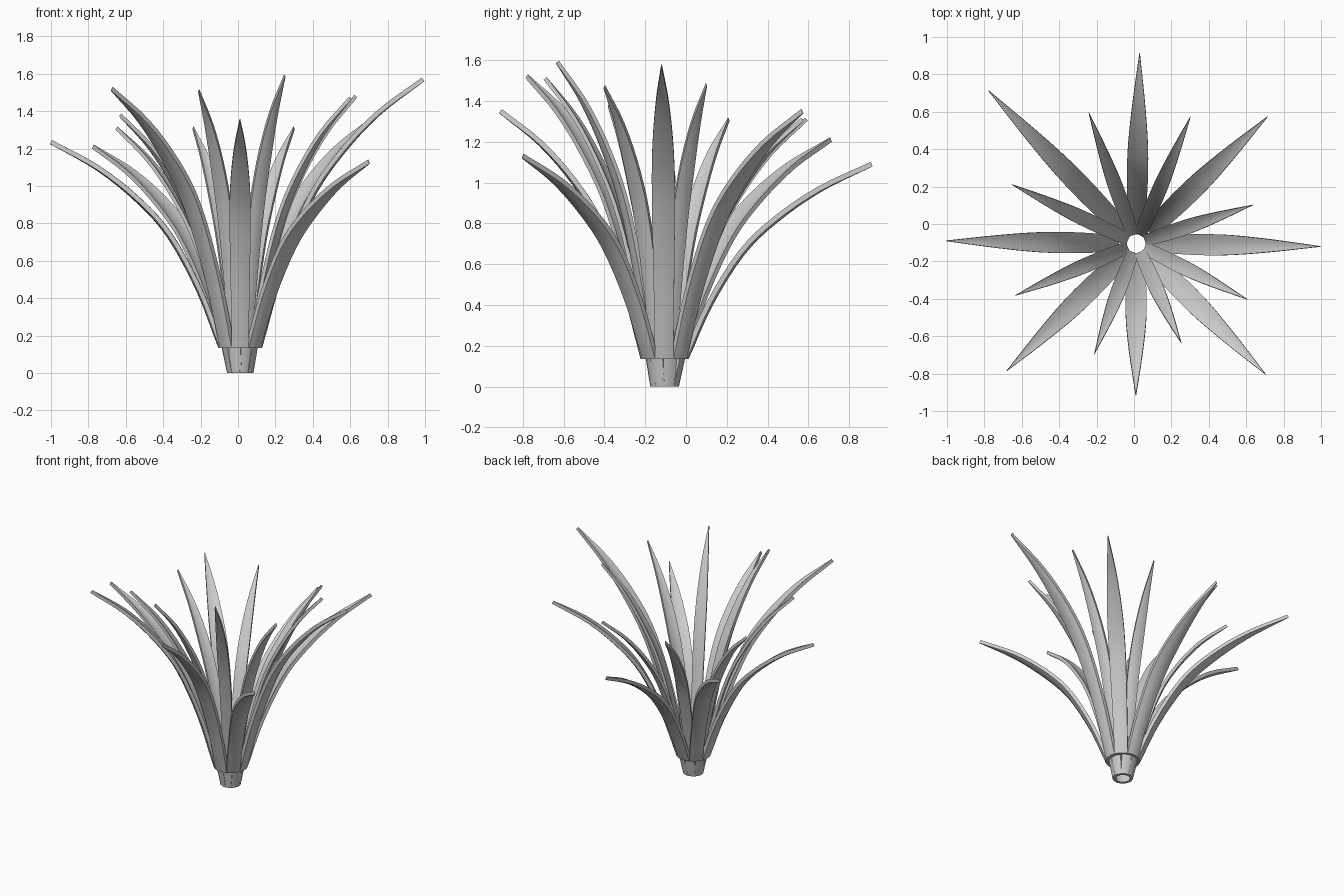
import bpy, bmesh, math
from mathutils import Vector

if "Cube" in bpy.data.objects:
    bpy.data.objects.remove(bpy.data.objects["Cube"])

CENTRE = Vector((0.012, -0.105, 0))
# Leaf side profile: (outward, upward, width) as fractions
PROFILE = [Vector(p) for p in [
    (0, 0, .80), (.13, .28, .90), (.30, .54, 1.0),
    (.48, .71, .93), (.72, .87, .58), (1, 1, .03)]]


def sample(steps=4):
    """Smooth (Catmull-Rom) samples through the profile."""
    n = len(PROFILE)
    pts = [2 * PROFILE[0] - PROFILE[1]] + PROFILE + [2 * PROFILE[-1] - PROFILE[-2]]
    out = []
    for i in range(1, n):
        a, b, c, d = pts[i - 1:i + 3]
        for k in range(steps):
            t = k / steps
            out.append(0.5 * (2 * b + (c - a) * t + (2 * a - 5 * b + 4 * c - d) * t * t
                              + (3 * b - a - 3 * c + d) * t ** 3))
    return out + [PROFILE[-1]]


def leaf(name, tip, r0, z0, width, thick):
    tip = Vector(tip)
    flat = Vector((tip.x, tip.y, 0)) - CENTRE
    length = flat.length
    out = flat.normalized()
    side = Vector((-out.y, out.x, 0))
    up = Vector((0, 0, 1))
    path = [(r0 + (length - r0) * p.x, z0 + (tip.z - z0) * p.y, p.z * width)
            for p in sample()]
    bm = bmesh.new()
    rings = []
    for i, (r, z, w) in enumerate(path):
        a, b = path[max(i - 1, 0)], path[min(i + 1, len(path) - 1)]
        tan = (out * (b[0] - a[0]) + up * (b[1] - a[1])).normalized()
        nor = side.cross(tan).normalized()
        if nor.dot(out) < 0:
            nor = -nor
        if i == 0:
            nor = out          # level cut at the foot
        mid = CENTRE + out * r + up * z
        ring = []
        # gently arched strip: outer side, then inner side
        for face in (1, -1):
            for s in (-1, -.5, 0, .5, 1):
                u = s * face
                h = face * thick / 2 - 0.09 * w * (u * u - .3)
                ring.append(bm.verts.new(mid + side * (u * w / 2) + nor * h))
        rings.append(ring)
    for lo, hi in zip(rings, rings[1:]):
        n = len(lo)
        for j in range(n):
            k = (j + 1) % n
            bm.faces.new((lo[j], lo[k], hi[k], hi[j]))
    bm.faces.new(rings[0][::-1])
    bm.faces.new(rings[-1])
    bmesh.ops.recalc_face_normals(bm, faces=bm.faces)
    me = bpy.data.meshes.new(name)
    bm.to_mesh(me)
    bm.free()
    ob = bpy.data.objects.new(name, me)
    bpy.context.collection.objects.link(ob)
    bpy.context.view_layer.objects.active = ob
    ob.select_set(True)
    bpy.ops.object.shade_smooth_by_angle(angle=math.radians(40))
    ob.select_set(False)


# Outer whorl of long leaves
outer = [(.03, .91, 1.09), (.71, .57, 1.35), (.99, -.12, 1.57), (.70, -.80, 1.13),
         (.01, -.91, 1.35), (-.675, -.78, 1.52), (-1.0, -.09, 1.235), (-.775, .71, 1.21)]
for i, t in enumerate(outer):
    leaf(f"outer_leaf_{i + 1}", t, .103, .135, .113, .024)

# Inner whorl of shorter leaves, which reach the ground as a stub
inner = [(.30, .57, 1.31), (.63, .10, 1.48), (.60, -.40, 1.47), (.25, -.63, 1.59),
         (-.21, -.69, 1.51), (-.63, -.38, 1.38), (-.65, .21, 1.31), (-.24, .59, 1.31)]
for i, t in enumerate(inner):
    leaf(f"inner_leaf_{i + 1}", t, .057, 0.0, .08, .02)
